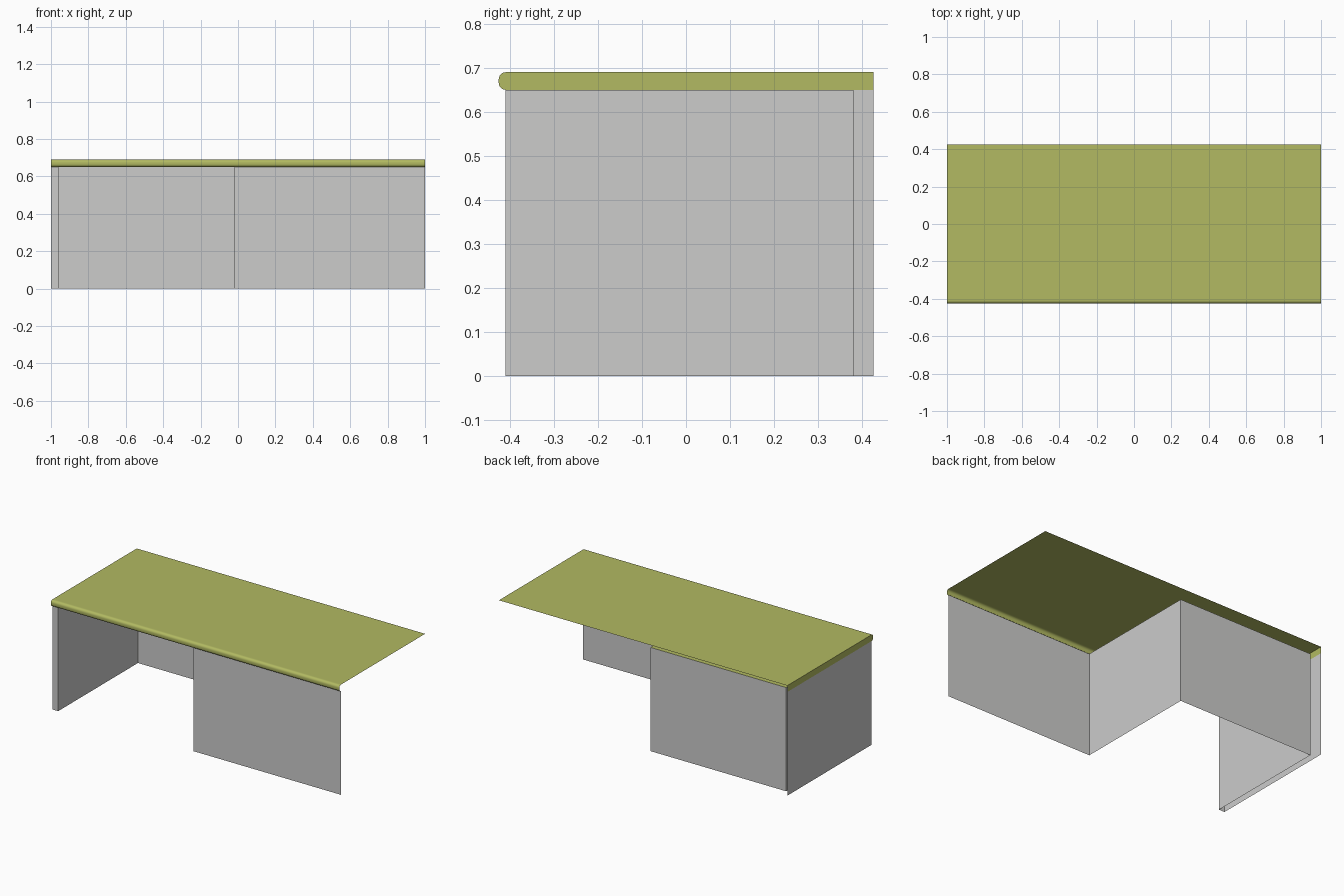
import bpy, bmesh, math

if "Cube" in bpy.data.objects:
    bpy.data.objects.remove(bpy.data.objects["Cube"])

# Main dimensions
X0, X1 = -1.0, 1.0
FRONT, BACK = -0.425, 0.425
LEG_Y = -0.41            # front plane of leg panel and cabinet
KNEE_L, KNEE_R = -0.96, -0.02
KNEE_BACK = 0.38
H, TOP = 0.65, 0.69
R = 0.016                # rounding of the front edge


def material(name, rgb):
    m = bpy.data.materials.new(name)
    m.diffuse_color = (*rgb, 1.0)
    m.use_nodes = True
    m.node_tree.nodes["Principled BSDF"].inputs["Base Color"].default_value = m.diffuse_color
    return m


olive = material("olive_top", (0.445, 0.49, 0.122))
grey = material("light_grey", (0.604, 0.604, 0.597))


def make_object(name, verts, faces, mat):
    me = bpy.data.meshes.new(name)
    me.from_pydata(verts, [], faces)
    me.materials.append(mat)
    ob = bpy.data.objects.new(name, me)
    bpy.context.collection.objects.link(ob)
    return ob


def wall(name, points, mat=grey):
    """Upright sheet following a path of floor points."""
    n = len(points)
    verts = [(x, y, 0) for x, y in points] + [(x, y, H) for x, y in points]
    faces = [(i, i + 1, n + i + 1, n + i) for i in range(n - 1)]
    return make_object(name, verts, faces, mat)


# Table top: side profile with a rounded front, open at the back and right
profile = [(BACK, TOP), (FRONT + R + 0.006, TOP)]
SEG = 6
for cz, a0 in ((TOP - R, 90), (H + R, 180)):
    for i in range(SEG + 1):
        a = math.radians(a0 + 90 * i / SEG)
        profile.append((FRONT + R + R * math.cos(a), cz + R * math.sin(a)))
n = len(profile)
verts = [(x, y, z) for x in (X0, X1) for y, z in profile]
faces = [(i, i + 1, n + i + 1, n + i) for i in range(n - 1)]
top = make_object("table_top", verts, faces, olive)
for p in top.data.polygons:
    p.use_smooth = True

# Left end of the table top
end_profile = profile + [(BACK, H)]
make_object("table_top_left_end", [(X0, y, z) for y, z in end_profile],
            [tuple(reversed(range(len(end_profile))))], olive)

# Underside of the top above the knee space
make_object("table_top_underside",
            [(KNEE_L, LEG_Y, H), (KNEE_L, KNEE_BACK, H),
             (KNEE_R, KNEE_BACK, H), (KNEE_R, LEG_Y, H)],
            [(0, 1, 2, 3)], olive)

# Left leg panel: outer side, front edge and inner side
wall("left_leg_panel", [(X0, BACK), (X0, LEG_Y), (KNEE_L, LEG_Y), (KNEE_L, KNEE_BACK)])
# Back panel of the knee space
wall("knee_back_panel", [(KNEE_L, KNEE_BACK), (KNEE_R, KNEE_BACK)])
# Cabinet: inner side and front
wall("cabinet", [(KNEE_R, KNEE_BACK), (KNEE_R, LEG_Y), (X1, LEG_Y)])
